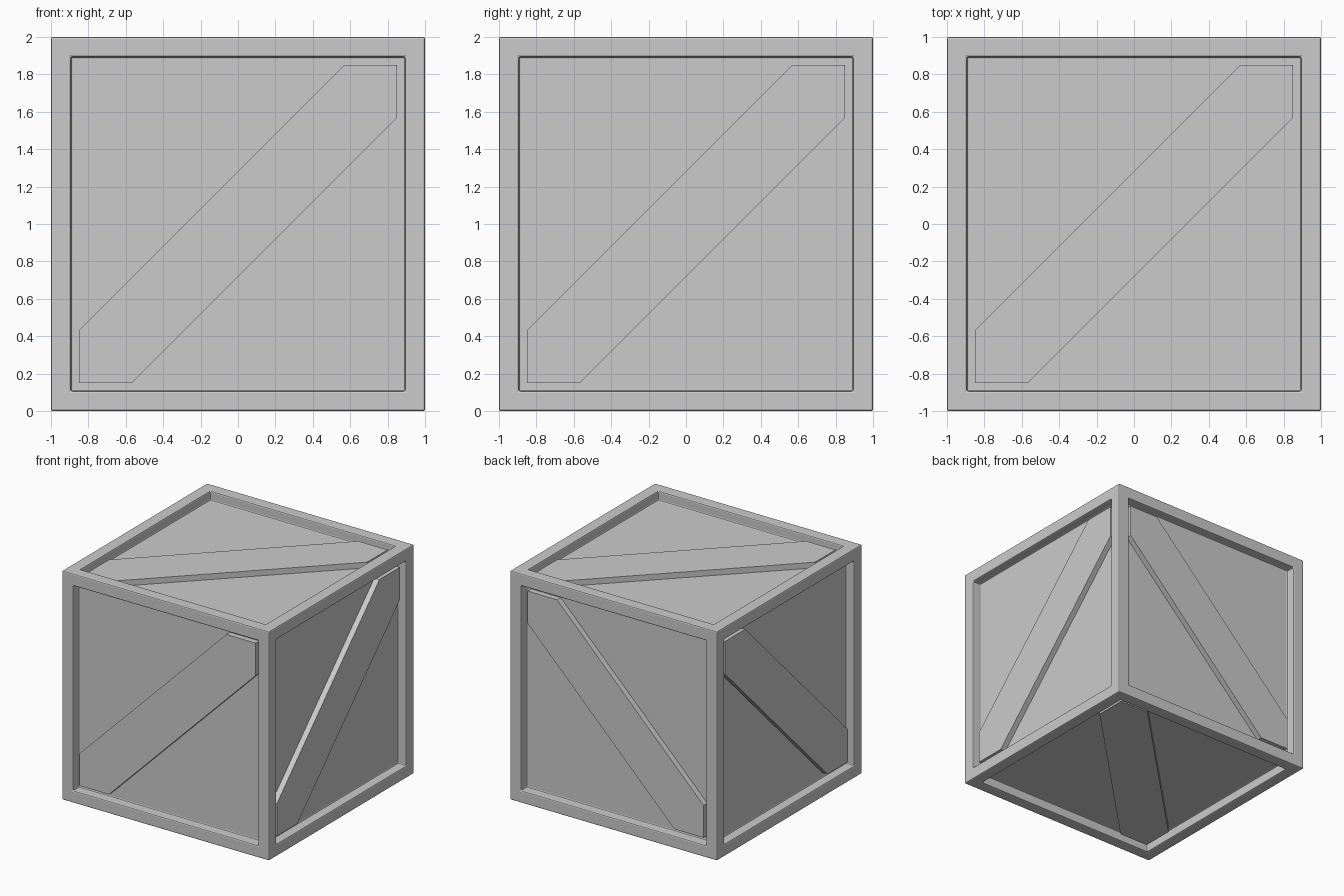
import bpy, bmesh

if "Cube" in bpy.data.objects:
    bpy.data.objects.remove(bpy.data.objects["Cube"])

HALF = 1.0        # half of the crate size
OPEN = 0.85       # half of the framed opening
DEPTH = 0.08      # panel recess
BRACE_TOP = 0.03  # brace surface below the frame
OFF = 0.283       # brace edge offset from the diagonal


def add_object(name, bm):
    bmesh.ops.recalc_face_normals(bm, faces=bm.faces[:])
    mesh = bpy.data.meshes.new(name)
    bm.to_mesh(mesh)
    bm.free()
    ob = bpy.data.objects.new(name, mesh)
    ob.location.z = HALF
    bpy.context.collection.objects.link(ob)
    return ob


# Crate body: cube with a framed, recessed panel on every side
bm = bmesh.new()
bmesh.ops.create_cube(bm, size=2 * HALF)
panels = bm.faces[:]
bmesh.ops.inset_individual(bm, faces=panels, thickness=HALF - OPEN)
bmesh.ops.inset_individual(bm, faces=panels, thickness=0, depth=-DEPTH)
body = add_object("crate_body", bm)
bevel = body.modifiers.new("edge_bevel", 'BEVEL')
bevel.width = 0.01
bevel.segments = 2
bevel.limit_method = 'ANGLE'


# Diagonal brace: six-sided plank fitted into two opposite corners of the opening
def brace(name, axis, sign):
    h, c = OPEN, OPEN - OFF
    outline = [(-h, -h), (-c, -h), (h, c), (h, h), (c, h), (-h, -c)]
    bm = bmesh.new()

    def ring(level):
        verts = []
        for u, v in outline:
            p = [u, v]
            p.insert(axis, sign * level)
            verts.append(bm.verts.new(p))
        return verts

    low, top = ring(HALF - DEPTH - 0.005), ring(HALF - BRACE_TOP)
    bm.faces.new(low)
    bm.faces.new(top)
    for i in range(6):
        j = (i + 1) % 6
        bm.faces.new((low[i], low[j], top[j], top[i]))
    add_object(name, bm)


for axis, names in enumerate((("left", "right"), ("front", "back"), ("bottom", "top"))):
    for name, sign in zip(names, (-1, 1)):
        brace(name + "_brace", axis, sign)
